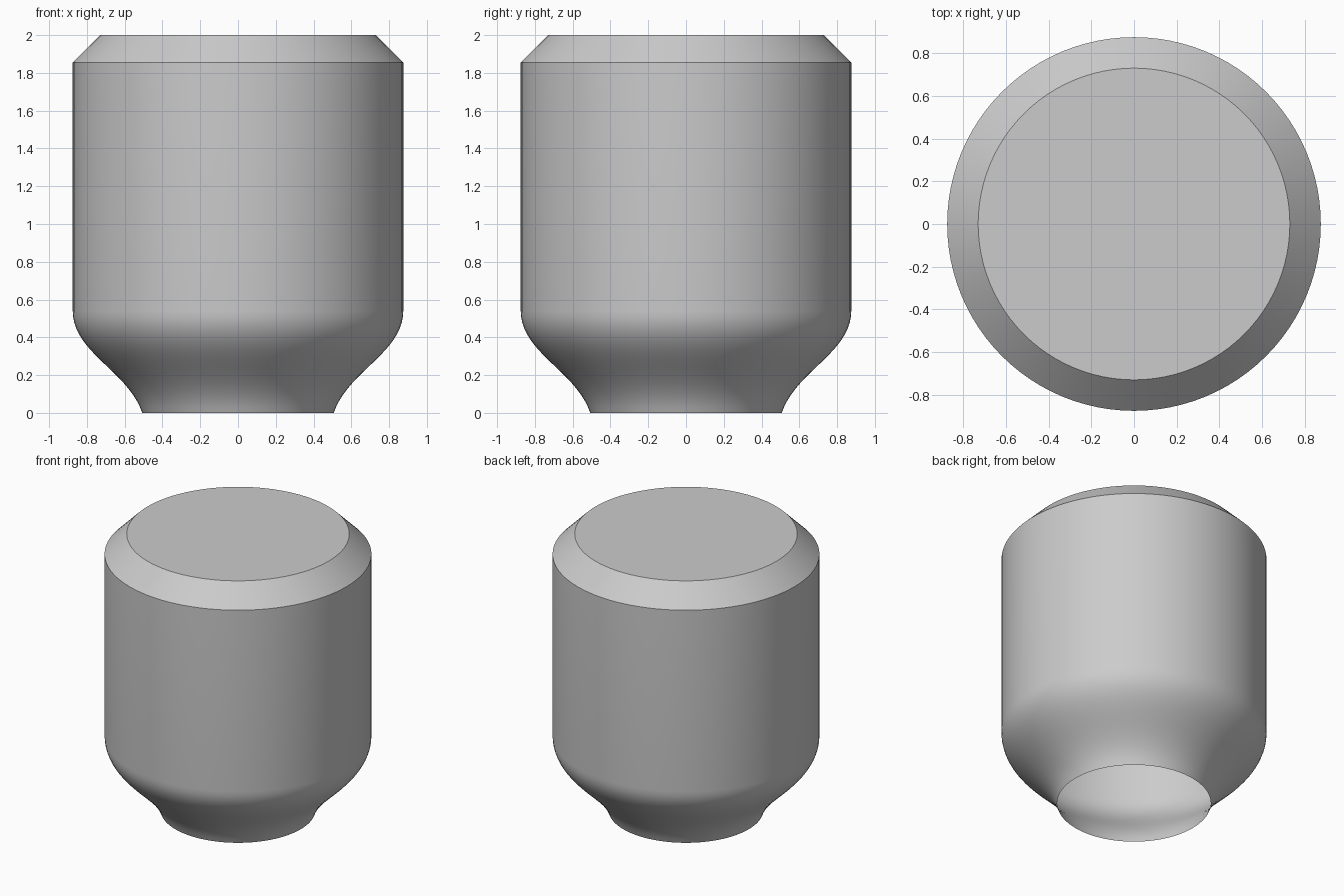
import bpy, bmesh, math
from mathutils import Vector
from mathutils.geometry import interpolate_bezier

cube = bpy.data.objects.get("Cube")
if cube:
    bpy.data.objects.remove(cube, do_unlink=True)

SEGMENTS = 96

# Plain grey finish
grey = bpy.data.materials.new("plain_grey")
grey.use_nodes = True
colour = (0.6, 0.6, 0.6, 1)
grey.diffuse_color = colour
grey.node_tree.nodes["Principled BSDF"].inputs["Base Color"].default_value = colour

# Profile: S-shaped neck, straight wall, chamfered shoulder, closed flat top
neck = interpolate_bezier(Vector((0.507, 0, 0)), Vector((0.58, 0, 0.22)),
                          Vector((0.875, 0, 0.32)), Vector((0.875, 0, 0.54)), 20)
profile = list(neck) + [Vector((0.875, 0, 1.855)), Vector((0.73, 0, 2))]

# Revolve the profile into a thin shell, open at the bottom
bm = bmesh.new()
verts = [bm.verts.new(p) for p in profile]
edges = [bm.edges.new(pair) for pair in zip(verts, verts[1:])]
bmesh.ops.spin(bm, geom=verts + edges, cent=(0, 0, 0), axis=(0, 0, 1),
               angle=math.tau, steps=SEGMENTS, use_merge=False)
bmesh.ops.remove_doubles(bm, verts=bm.verts, dist=0.0005)

# Flat top
rim = [e for e in bm.edges if e.is_boundary and all(v.co.z > 1.99 for v in e.verts)]
bmesh.ops.contextual_create(bm, geom=rim)
bmesh.ops.recalc_face_normals(bm, faces=bm.faces)
top = max(bm.faces, key=lambda f: f.calc_center_median().z)
if top.normal.z < 0:
    bmesh.ops.reverse_faces(bm, faces=bm.faces)

mesh = bpy.data.meshes.new("canister_body")
bm.to_mesh(mesh)
bm.free()
mesh.materials.append(grey)
body = bpy.data.objects.new("canister_body", mesh)
bpy.context.collection.objects.link(body)

# Smooth walls with crisp chamfer edges
bpy.ops.object.select_all(action="DESELECT")
body.select_set(True)
bpy.context.view_layer.objects.active = body
bpy.ops.object.shade_smooth_by_angle(angle=math.radians(30))
